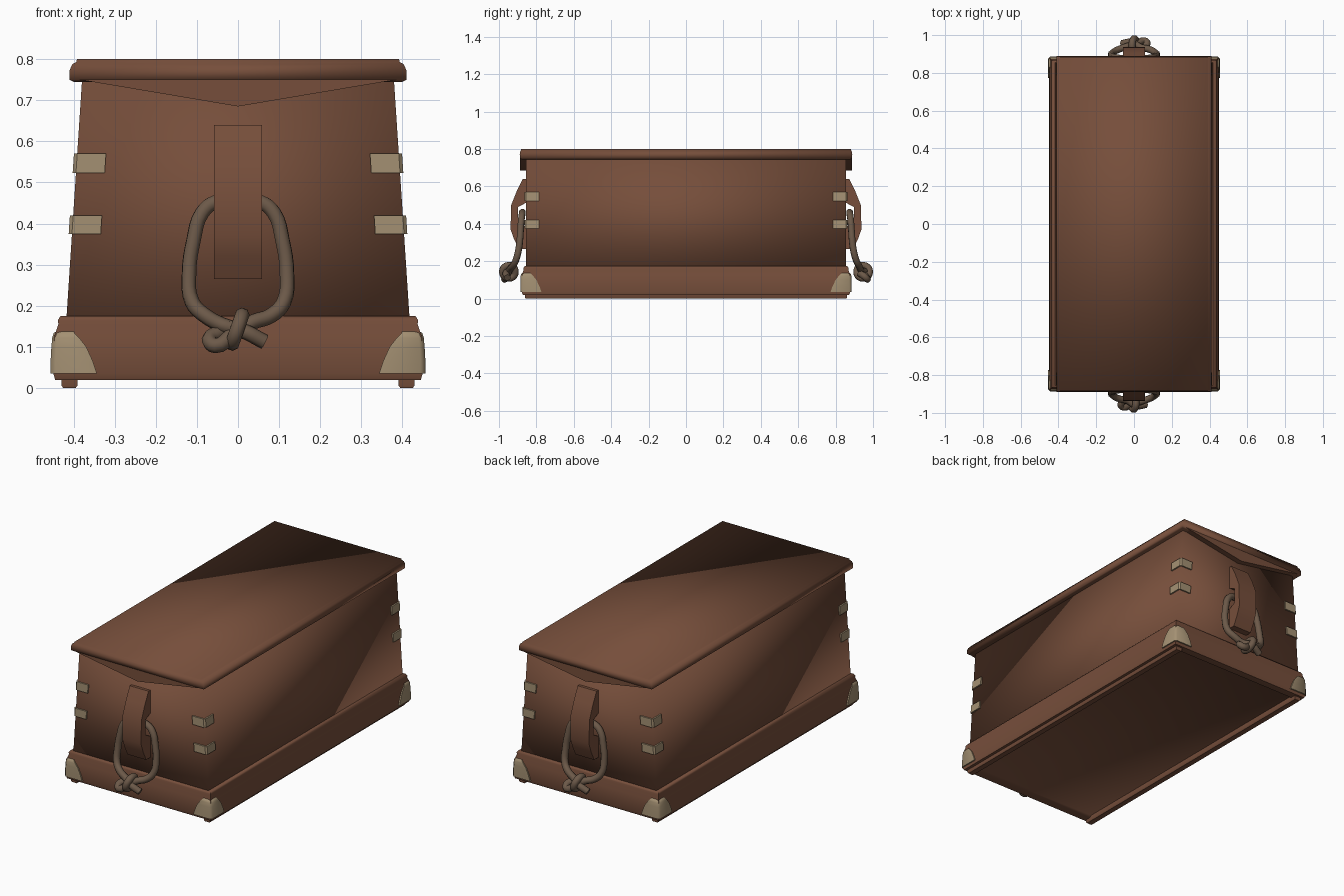
import bpy, bmesh, math

if "Cube" in bpy.data.objects:
    bpy.data.objects.remove(bpy.data.objects["Cube"], do_unlink=True)


def material(name, rgb):
    m = bpy.data.materials.new(name)
    m.use_nodes = True
    col = (*rgb, 1)
    m.diffuse_color = col
    bsdf = next(n for n in m.node_tree.nodes if n.type == "BSDF_PRINCIPLED")
    bsdf.inputs["Base Color"].default_value = col
    bsdf.inputs["Roughness"].default_value = 0.8
    return m


WOOD = material("brown wood", (0.18, 0.076, 0.043))
METAL = material("pale brass", (0.37, 0.28, 0.17))
ROPE = material("rope brown", (0.15, 0.1, 0.066))


def add_object(name, mesh, mat, angle):
    mesh.materials.clear()
    mesh.materials.append(mat)
    for p in mesh.polygons:
        p.use_smooth = True
    mesh.set_sharp_from_angle(angle=math.radians(angle))
    obj = bpy.data.objects.new(name, mesh)
    bpy.context.collection.objects.link(obj)
    return obj


def loft(name, shells, mat, angle=40):
    """Each shell is a list of rings, joined by quads and closed at both ends."""
    bm = bmesh.new()
    for rings in shells:
        vs = [[bm.verts.new(p) for p in ring] for ring in rings]
        n = len(vs[0])
        for a, b in zip(vs, vs[1:]):
            for i in range(n):
                j = (i + 1) % n
                bm.faces.new((a[i], a[j], b[j], b[i]))
        bm.faces.new(vs[0])
        bm.faces.new(vs[-1])
    bmesh.ops.recalc_face_normals(bm, faces=bm.faces)
    mesh = bpy.data.meshes.new(name)
    bm.to_mesh(mesh)
    bm.free()
    return add_object(name, mesh, mat, angle)


def rect(z, x, y, cx=0):
    return [(cx - x, -y, z), (cx + x, -y, z), (cx + x, y, z), (cx - x, y, z)]


def body_x(z):
    return 0.417 - 0.0655 * (z - 0.175)


# Tapered chest body, softly shaded
loft("chest_body", [[rect(z, body_x(z), 0.856) for z in (0.1, 0.75)]], WOOD, 180)

# Moulded plinth with a recessed underside
loft("plinth", [[rect(*r) for r in (
    (0.03, 0.39, 0.82), (0.02, 0.4, 0.83), (0.02, 0.445, 0.872),
    (0.035, 0.449, 0.878), (0.125, 0.447, 0.878), (0.155, 0.437, 0.868),
    (0.165, 0.438, 0.868), (0.175, 0.432, 0.862), (0.175, 0.4, 0.84))]], WOOD, 60)

# Runners along the long sides
loft("runners", [[rect(0, 0.015, 0.858, s * 0.41), rect(0.005, 0.019, 0.86, s * 0.41),
                  rect(0.03, 0.019, 0.86, s * 0.41)] for s in (-1, 1)], WOOD)

# Overhanging lid with a stepped edge
loft("lid", [[rect(*r) for r in (
    (0.745, 0.4, 0.878), (0.75, 0.41, 0.887), (0.772, 0.41, 0.889),
    (0.788, 0.403, 0.886), (0.793, 0.393, 0.882), (0.8, 0.392, 0.882))]], WOOD, 180)

# Triangular boards under each end of the lid
loft("lid_end_boards", [[[(x, s * y, z) for x, z in ((-0.385, 0.75), (0.385, 0.75), (0, 0.685))]
                         for y in (0.85, 0.887)] for s in (-1, 1)], WOOD)


def corner_ring(sx, sy, z, x, y, leg, t=0.025, c=0.008):
    """L-shaped section wrapping one vertical corner, slightly chamfered."""
    pts = ((x - leg, y), (x - c, y), (x, y - c), (x, y - leg),
           (x - t, y - leg), (x - t, y - t), (x - leg, y - t))
    return [(sx * px, sy * py, z) for px, py in pts]


CORNERS = [(sx, sy) for sx in (-1, 1) for sy in (-1, 1)]

# Metal straps, two on every upright corner
for name, low, high in (("lower_straps", 0.375, 0.42), ("upper_straps", 0.523, 0.57)):
    loft(name, [[corner_ring(sx, sy, z, body_x(z) + 0.008, 0.864, 0.078) for z in (low, high)]
                for sx, sy in CORNERS], METAL)

# Metal corner guards on the plinth, narrowing upward in a curve
GUARD = ((0.035, 0.456, 0.886, 0.113), (0.065, 0.456, 0.886, 0.103),
         (0.1, 0.454, 0.885, 0.085), (0.122, 0.452, 0.884, 0.066),
         (0.134, 0.448, 0.88, 0.05), (0.14, 0.436, 0.868, 0.036))
loft("corner_guards", [[corner_ring(sx, sy, *g, c=0.012) for g in GUARD]
                       for sx, sy in CORNERS], METAL, 50)

# Arched wooden handle brackets with an opening for the rope
BRACKET = ((0.85, 0.64), (0.872, 0.64), (0.905, 0.575), (0.935, 0.5), (0.938, 0.37),
           (0.92, 0.32), (0.893, 0.265), (0.85, 0.265), (0.85, 0.38),
           (0.898, 0.405), (0.898, 0.49), (0.85, 0.515))
loft("handle_brackets", [[[(x, s * y, z) for y, z in BRACKET] for x in (-0.058, 0.058)]
                         for s in (-1, 1)], WOOD)

# Rope handles: half loop mirrored, then the two ends cross into a knot
HALF = ((0.055, 0.876, 0.452), (0.088, 0.88, 0.425), (0.108, 0.885, 0.36),
        (0.119, 0.892, 0.28), (0.112, 0.908, 0.21), (0.08, 0.925, 0.176))
LEFT_END = ((0.035, 0.94, 0.16), (-0.015, 0.955, 0.128), (-0.055, 0.97, 0.103),
            (-0.07, 0.955, 0.118), (-0.045, 0.93, 0.135))
RIGHT_END = ((-0.035, 0.935, 0.152), (0.01, 0.962, 0.14), (0.065, 0.955, 0.112))
LOOP = ([*reversed(RIGHT_END)] + [(-x, y, z) for x, y, z in reversed(HALF)]
        + [*HALF] + [*LEFT_END])
# Wrap around the crossing
WRAP = [(0.012 * math.sin(a) - 0.002, 0.947 + 0.035 * math.cos(a), 0.143 + 0.034 * math.sin(a))
        for a in (k * math.tau / 8 for k in range(8))]


def rope(name, side, paths):
    curve = bpy.data.curves.new(name, "CURVE")
    curve.dimensions = "3D"
    curve.bevel_depth = 0.0185
    curve.bevel_resolution = 2
    curve.resolution_u = 4
    curve.use_fill_caps = True
    for pts, closed in paths:
        sp = curve.splines.new("BEZIER")
        sp.bezier_points.add(len(pts) - 1)
        sp.use_cyclic_u = closed
        for bp, (x, y, z) in zip(sp.bezier_points, pts):
            bp.co = (-side * x, side * y, z)
            bp.handle_left_type = bp.handle_right_type = "AUTO"
    temp = bpy.data.objects.new(name + "_path", curve)
    bpy.context.collection.objects.link(temp)
    bpy.context.view_layer.update()
    deps = bpy.context.evaluated_depsgraph_get()
    mesh = bpy.data.meshes.new_from_object(temp.evaluated_get(deps))
    bpy.data.objects.remove(temp, do_unlink=True)
    add_object(name, mesh, ROPE, 60)


for name, side in (("front_rope_handle", -1), ("back_rope_handle", 1)):
    rope(name, side, ((LOOP, False), (WRAP, True)))
